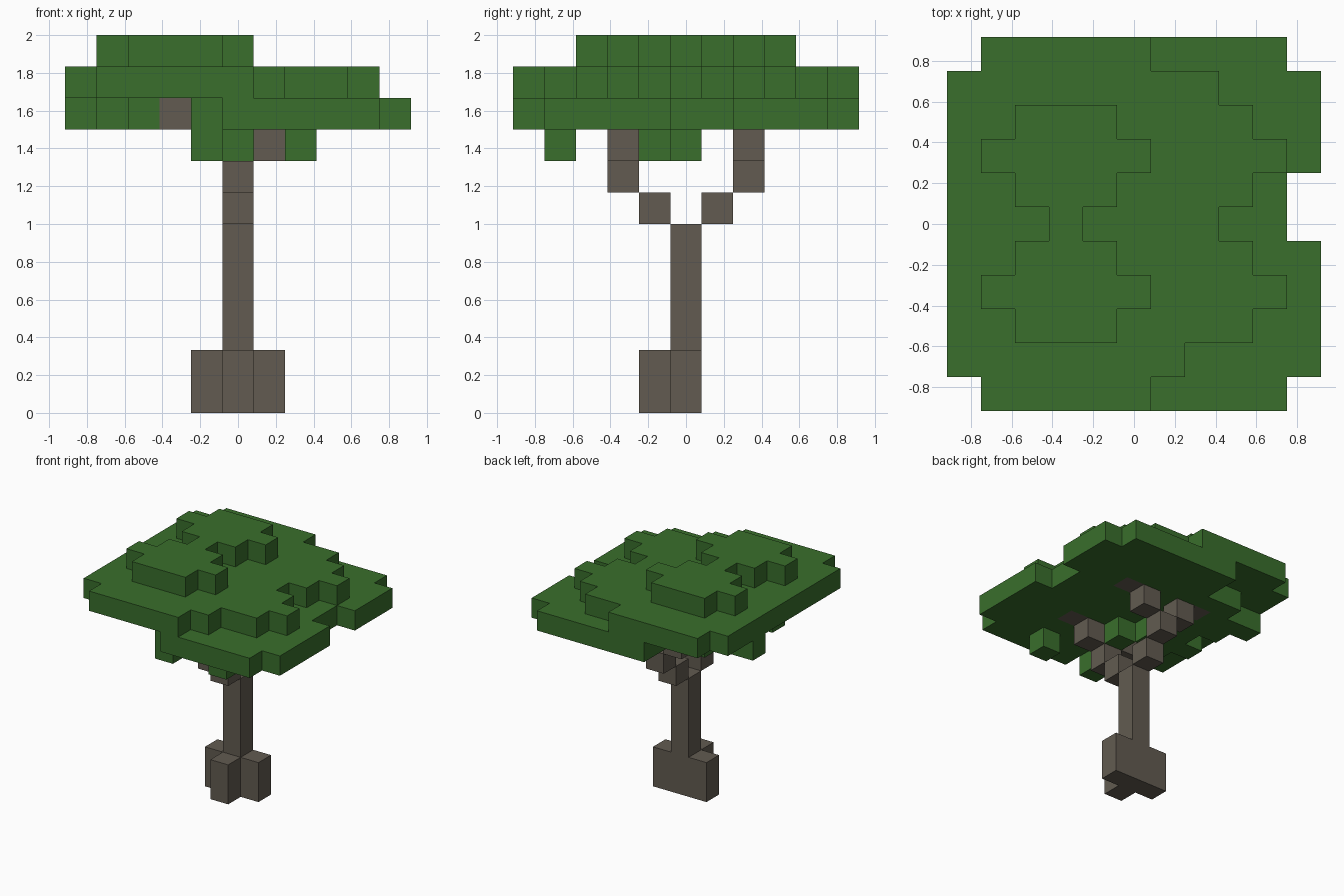
import bpy
import bmesh
import math

old = bpy.data.objects.get("Cube")
if old:
    bpy.data.objects.remove(old, do_unlink=True)

U = 1 / 6  # edge length of one block


def material(name, color):
    m = bpy.data.materials.new(name)
    m.use_nodes = True
    m.diffuse_color = (*color, 1)
    m.node_tree.nodes["Principled BSDF"].inputs["Base Color"].default_value = (*color, 1)
    return m


bark = material("bark_brown", (0.122, 0.105, 0.082))
leaf = material("leaf_green", (0.041, 0.156, 0.025))


def rows(z, first, last):
    """Blocks of one layer; each row runs from first to last along x, rows go front to back."""
    start = -(len(first) // 2)
    return {(x, y, z) for y, (a, b) in enumerate(zip(first, last), start) for x in range(a, b + 1)}


# Trunk, roots and the branches forking to front and back
trunk = {(0, 0, z) for z in range(6)}
roots = {(x, y, z) for x, y in ((-1, 0), (1, 0), (0, -1)) for z in range(2)}
branches = set()
for s in (-1, 1):
    branches |= {(0, s, 6), (0, 2 * s, 7)}
    for t in (-1, 1):
        branches |= {(t, 2 * s, 8), (2 * t, 2 * s, 9)}

# Leaf layers
hanging = {(0, -1, 8), (-1, 0, 8), (2, -4, 8), (-1, -4, 8)}
lower = rows(9, (0, -1, -1, -3, -4, -3, -4, -5, -3, -1, -1),
             (4, 5, 5, 5, 5, 4, 4, 5, 5, 5, 4)) - branches
middle = rows(10, [-4] + [-5] * 9 + [-4], (0, 1, 3, 4, 3, 2, 3, 4, 3, 2, 0))
upper = rows(11, (-3, -4, -3, -2, -3, -4, -3), (-1, 0, -1, -2, -1, 0, -1))

parts = {
    "trunk": (trunk, bark), "roots": (roots, bark), "branches": (branches, bark),
    "hanging_leaves": (hanging, leaf), "lower_canopy": (lower, leaf),
    "middle_canopy": (middle, leaf), "upper_canopy": (upper, leaf),
}
filled = set().union(*(cells for cells, _ in parts.values()))


def build(name, cells, mat):
    """Make the outer skin of a group of blocks as one flat-shaded mesh."""
    bm = bmesh.new()
    for c in sorted(cells):
        for axis in range(3):
            for s in (-1, 1):
                n = list(c)
                n[axis] += s
                if tuple(n) in filled:
                    continue
                corners = []
                for p, q in ((-1, -1), (1, -1), (1, 1), (-1, 1)):
                    v = [c[0], c[1], c[2] + 0.5]
                    v[axis] += s / 2
                    v[(axis + 1) % 3] += p / 2
                    v[(axis + 2) % 3] += q / 2
                    corners.append(bm.verts.new([k * U for k in v]))
                bm.faces.new(corners if s > 0 else corners[::-1])
    bmesh.ops.remove_doubles(bm, verts=bm.verts, dist=U / 100)
    bmesh.ops.dissolve_limit(bm, angle_limit=math.radians(1), verts=bm.verts, edges=bm.edges)
    mesh = bpy.data.meshes.new(name)
    bm.to_mesh(mesh)
    bm.free()
    mesh.materials.append(mat)
    bpy.context.collection.objects.link(bpy.data.objects.new(name, mesh))


for part, (cells, mat) in parts.items():
    build(part, cells, mat)
